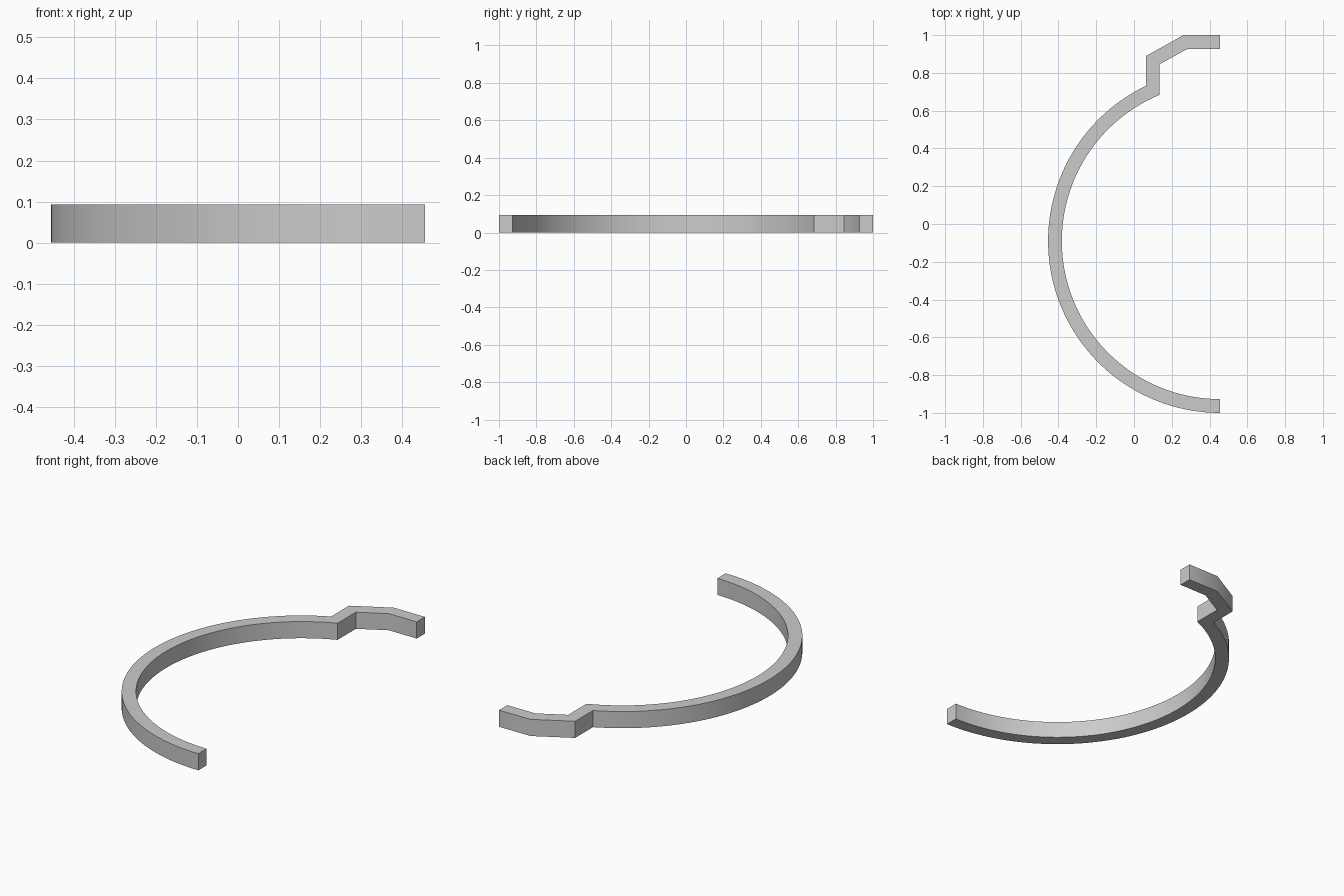
import bpy
import bmesh
from math import acos, cos, sin, pi, radians

HALF_X = 0.455      # open ends lie on this plane, which also holds the arc centre
CENTRE_Y = -0.09
OUTER_R = 0.91
WIDTH = 0.073
HEIGHT = 0.093
STEPS = 64

cube = bpy.data.objects.get("Cube")
if cube:
    bpy.data.objects.remove(cube, do_unlink=True)


def arc(radius, end_x):
    """Arc from the front end round to where it meets the clip tab."""
    start, end = 1.5 * pi, acos((end_x - HALF_X) / radius)
    angles = [start + (end - start) * i / STEPS for i in range(STEPS + 1)]
    return [(HALF_X + radius * cos(a), CENTRE_Y + radius * sin(a)) for a in angles]


# Outer and inner outlines: long arc, then stepped tab
tab_x = 0.063
outer = arc(OUTER_R, tab_x) + [(tab_x, 0.889), (0.262, 1.0), (HALF_X, 1.0)]
inner = arc(OUTER_R - WIDTH, tab_x + WIDTH) + [
    (tab_x + WIDTH, 0.846), (0.283, 1.0 - WIDTH), (HALF_X, 1.0 - WIDTH)]

# Flat band of quads, extruded to full height
bm = bmesh.new()
rows = [[bm.verts.new((x, y, 0)) for x, y in line] for line in (outer, inner)]
for i in range(len(outer) - 1):
    bm.faces.new((rows[0][i], rows[0][i + 1], rows[1][i + 1], rows[1][i]))
top = bmesh.ops.extrude_face_region(bm, geom=bm.faces[:])
bmesh.ops.translate(bm, vec=(0, 0, HEIGHT),
                    verts=[g for g in top["geom"] if isinstance(g, bmesh.types.BMVert)])
bmesh.ops.recalc_face_normals(bm, faces=bm.faces[:])
mesh = bpy.data.meshes.new("half_ring_clip")
bm.to_mesh(mesh)
bm.free()
clip = bpy.data.objects.new("half_ring_clip", mesh)
bpy.context.collection.objects.link(clip)

# Plain grey
grey = bpy.data.materials.new("light_grey")
grey.use_nodes = True
colour = (0.6, 0.6, 0.6, 1)
grey.diffuse_color = colour
grey.node_tree.nodes["Principled BSDF"].inputs["Base Color"].default_value = colour
mesh.materials.append(grey)

# Smooth curve with crisp rims and corners
bpy.ops.object.select_all(action="DESELECT")
clip.select_set(True)
bpy.context.view_layer.objects.active = clip
bpy.ops.object.shade_smooth_by_angle(angle=radians(30))
